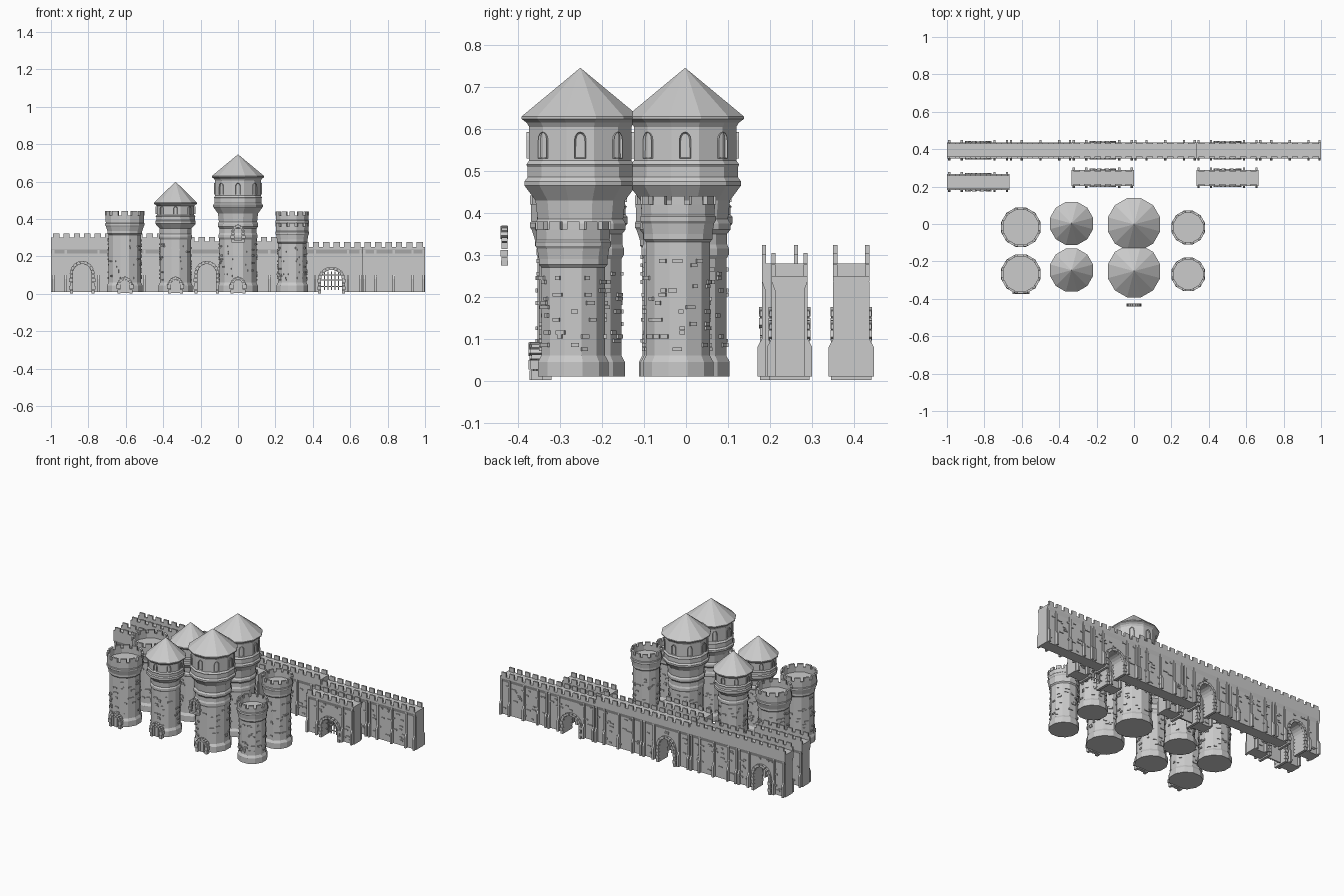
import bpy, bmesh, math, random
from mathutils import Matrix, Vector

random.seed(4)
cube = bpy.data.objects.get("Cube")
if cube:
    bpy.data.objects.remove(cube)

stone = bpy.data.materials.new("grey_stone")
stone.use_nodes = True
GREY = (0.6, 0.6, 0.6, 1)
stone.diffuse_color = GREY
stone.node_tree.nodes["Principled BSDF"].inputs["Base Color"].default_value = GREY


def finish(name, bm, loc=(0, 0, 0)):
    bmesh.ops.recalc_face_normals(bm, faces=bm.faces)
    mesh = bpy.data.meshes.new(name)
    bm.to_mesh(mesh)
    bm.free()
    mesh.materials.append(stone)
    obj = bpy.data.objects.new(name, mesh)
    obj.location = loc
    bpy.context.collection.objects.link(obj)


def box(bm, center, size, frame=Matrix()):
    m = frame @ Matrix.Translation(center) @ Matrix.Diagonal((*size, 1))
    bmesh.ops.create_cube(bm, size=1, matrix=m)


def prism(bm, points, depth):
    """Extrude a closed outline along a vector; returns the far face."""
    face = bm.faces.new([bm.verts.new(p) for p in points])
    out = bmesh.ops.extrude_face_region(bm, geom=[face], use_keep_orig=True)["geom"]
    bmesh.ops.translate(bm, vec=depth, verts=[g for g in out if isinstance(g, bmesh.types.BMVert)])
    return [g for g in out if isinstance(g, bmesh.types.BMFace)][0]


def arch_curve(half, spring, rise, steps=10):
    return [(half * math.cos(math.pi * i / steps), spring + rise * math.sin(math.pi * i / steps))
            for i in range(steps + 1)]


def arch_stones(bm, half, bottom, spring, rise, depth, frame=Matrix()):
    """Ring of blocks round an opening that faces -y of the frame."""
    size = 0.016
    rows = max(1, round((spring - bottom) / 0.02))
    step = (spring - bottom) / rows
    for side in (-1, 1):
        for i in range(rows):
            wide = size + 0.005 * (i % 2)
            box(bm, (side * (half + wide / 2), 0, bottom + step * (i + 0.5)),
                (wide, depth + 0.004 * (i % 2), step * 0.9), frame)
    count = 9
    for i in range(count):
        a = math.pi * (i + 0.5) / count
        length = math.pi * (half + rise + size) / 2 / count * 0.92
        m = frame @ Matrix.Translation((math.cos(a) * (half + size / 2), 0, spring + math.sin(a) * (rise + size / 2)))
        box(bm, (0, 0, 0), (size, depth + 0.004 * (i % 2), length), m @ Matrix.Rotation(-a, 4, 'Y'))


# ---------- walls ----------
MODULE = 1 / 3
BODY, CROWN, FOOT = 0.035, 0.043, 0.054
BUTTRESS = [(FOOT, 0.01), (FOOT, 0.08), (BODY + 0.008, 0.1), (BODY + 0.008, 0.235)]


def mirrored(profile):
    return profile + [(-y, z) for y, z in reversed(profile)]


def wall(name, x, y, top, parapet, gate=None, closing=None):
    bm = bmesh.new()
    h = MODULE / 2
    floor = 0.25 if top < 0.29 else 0.279
    # body outline, notched by the gate arch
    outline = [(-h, 0.01), (-h, 0.24), (h, 0.24), (h, 0.01)]
    if gate:
        half, spring, rise = gate
        outline += [(half, 0.01)] + arch_curve(half, spring, rise) + [(-half, 0.01)]
    prism(bm, [(px, -BODY, pz) for px, pz in outline], (0, 2 * BODY, 0))
    # flared walkway
    crown = mirrored([(BODY, 0.215), (CROWN, 0.237), (CROWN, floor)])
    prism(bm, [(-h, py, pz) for py, pz in crown], (MODULE, 0, 0))
    # buttresses
    for bx in ((-0.155, -0.088, 0.088, 0.155) if gate else (-0.158, -0.1, 0, 0.1, 0.158)):
        prism(bm, [(bx - 0.006, py, pz) for py, pz in mirrored(BUTTRESS)], (0.012, 0, 0))
    for side in (-1, 1):
        edge = side * (CROWN - 0.005)
        base = floor
        if parapet:
            base = 0.302
            box(bm, (0, edge, (floor + base) / 2), (MODULE, 0.01, base - floor))
        # battlements
        for i in range(6):
            box(bm, ((i - 2.5) * MODULE / 6, edge, (base + top) / 2), (0.034, 0.01, top - base))
        # loose raised bricks
        for i in range(24):
            bx, bz = random.uniform(-0.145, 0.145), 0.03 + 0.01 * random.randrange(19)
            if gate and abs(bx) < 0.085 and bz < gate[1] + gate[2] + 0.025:
                continue
            box(bm, (bx, side * BODY, bz), (random.uniform(0.012, 0.028), 0.01, 0.008))
    if gate:
        arch_stones(bm, half, 0, spring, rise, 2 * FOOT - 0.012)
    if closing == "door":
        prism(bm, [(px, 0, pz) for px, pz in [(half, 0.01)] + arch_curve(half, spring, rise) + [(-half, 0.01)]],
              (0, 0.008, 0))
        for i in range(-2, 3):
            box(bm, (i * half / 3, 0, 0.065), (0.003, 0.012, 0.11))
    if closing == "grille":
        for i in range(-2, 3):
            box(bm, (i * half / 3, 0, 0.07), (0.005, 0.006, 0.1))
        for z in (0.04, 0.075, 0.1):
            box(bm, (0, 0, z), (2 * half, 0.004, 0.005))
    finish(name, bm, (x, y, 0))


TALL_GATE, LOW_GATE = (0.05, 0.105, 0.055), (0.055, 0.08, 0.048)
SECTIONS = [("high", -2, 0.323, True, TALL_GATE, 0.224, "door"),
            ("middle", 0, 0.304, False, TALL_GATE, 0.247, "door"),
            ("low", 2, 0.277, False, LOW_GATE, 0.247, "grille")]
for label, slot, top, parapet, gate, front_y, closing in SECTIONS:
    x = (slot - 0.5) * MODULE
    wall(label + "_long_wall_gate", x, 0.394, top, parapet, gate)
    wall(label + "_long_wall_plain", x + MODULE, 0.394, top, parapet)
    wall(label + "_gatehouse_wall", x, front_y, top, parapet, gate, closing)

# ---------- towers ----------
SIDES = 12


def lathe(bm, profile):
    rings = []
    for r, z in profile:
        rr = r / math.cos(math.pi / SIDES)
        angles = [2 * math.pi * (i + 0.5) / SIDES for i in range(SIDES)]
        rings.append([bm.verts.new((0, 0, z))] if r == 0 else
                     [bm.verts.new((rr * math.cos(a), rr * math.sin(a), z)) for a in angles])
    for lo, hi in zip(rings, rings[1:]):
        for i in range(SIDES):
            j = (i + 1) % SIDES
            ring = [lo[i % len(lo)], lo[j % len(lo)], hi[j % len(hi)], hi[i % len(hi)]]
            bm.faces.new(list(dict.fromkeys(ring)))


def tower(name, x, y, profile, shaft_r, shaft_top, battlement=None, windows=None, door=False):
    bm = bmesh.new()
    lathe(bm, [(0, 0.01)] + profile)
    # raised bricks on the shaft facets
    for i in range(70):
        turn = Matrix.Rotation(2 * math.pi * random.randrange(SIDES) / SIDES, 4, 'Z')
        z = 0.075 + 0.01 * random.randrange(int((shaft_top - 0.08) * 100))
        box(bm, (random.uniform(-0.4, 0.4) * shaft_r * 0.5, -shaft_r, z),
            (random.uniform(0.012, 0.026), 0.01, 0.009), turn)
    if battlement:
        r, low, high = battlement
        for i in range(SIDES):
            turn = Matrix.Rotation(2 * math.pi * i / SIDES, 4, 'Z')
            box(bm, (0, -r + 0.006, (low + high) / 2), (r * 0.34, 0.012, high - low), turn)
    if windows:
        r, half, low, high = windows
        for i in range(8):
            shape = [(half, low)] + arch_curve(half, high - half * 1.4, half * 1.4, 6) + [(-half, low)]
            sub = bmesh.new()
            pane = prism(sub, [(px, -r + 0.01, pz) for px, pz in shape], (0, -0.016, 0))
            bmesh.ops.inset_individual(sub, faces=[pane], thickness=half * 0.25)
            bmesh.ops.translate(sub, verts=pane.verts, vec=(0, 0.005, 0))
            bmesh.ops.transform(sub, matrix=Matrix.Rotation(math.pi * i / 4, 4, 'Z'), verts=sub.verts)
            part = bpy.data.meshes.new("window_part")
            sub.to_mesh(part)
            sub.free()
            bm.from_mesh(part)
            bpy.data.meshes.remove(part)
    if door:
        frame = Matrix.Translation((0, -shaft_r - 0.005, 0))
        arch_stones(bm, 0.024, 0, 0.05, 0.026, 0.028, frame)
        panel = [(0.024, 0.005)] + arch_curve(0.024, 0.05, 0.026) + [(-0.024, 0.005)]
        prism(bm, [(px, -shaft_r - 0.011, pz) for px, pz in panel], (0, 0.02, 0))
        for i in (-1, 0, 1):
            box(bm, (i * 0.012, -shaft_r - 0.012, 0.035), (0.003, 0.004, 0.06))
    finish(name, bm, (x, y, 0))


def foot(r):
    return [(r + 0.008, 0.01), (r + 0.008, 0.045), (r, 0.06)]


def open_top(shaft, crown, low, rim):
    """Shaft with a flared, hollow crown."""
    return foot(shaft) + [(shaft, low - 0.045), (shaft + 0.006, low - 0.038), (shaft + 0.006, low - 0.025),
                          (crown - 0.004, low), (crown, low + 0.006), (crown, low + 0.016),
                          (crown - 0.003, low + 0.02), (crown - 0.002, rim), (crown - 0.012, rim),
                          (crown - 0.012, rim - 0.03), (0, rim - 0.03)]


KEEP = foot(0.098) + [(0.098, 0.29), (0.104, 0.3), (0.104, 0.315), (0.1, 0.325), (0.1, 0.35), (0.108, 0.36),
                      (0.108, 0.375), (0.102, 0.385), (0.107, 0.43), (0.133, 0.465), (0.133, 0.475),
                      (0.126, 0.485), (0.126, 0.51), (0.129, 0.515), (0.122, 0.525), (0.122, 0.605),
                      (0.128, 0.615), (0.14, 0.624), (0.14, 0.63), (0, 0.746)]
TURRET = foot(0.083) + [(0.083, 0.29), (0.089, 0.3), (0.089, 0.312), (0.084, 0.32), (0.086, 0.35), (0.108, 0.375),
                        (0.108, 0.39), (0.103, 0.396), (0.103, 0.41), (0.106, 0.415), (0.1, 0.422),
                        (0.1, 0.47), (0.115, 0.482), (0.115, 0.488), (0, 0.6)]

for row, shift, front in (("front", -0.25, True), ("rear", 0, False)):
    tower(row + "_keep_tower", 0, shift - 0.002, KEEP, 0.098, 0.29,
          windows=(0.122, 0.014, 0.53, 0.593), door=front)
    tower(row + "_turret", -0.334, shift + 0.003, TURRET, 0.083, 0.29,
          windows=(0.1, 0.011, 0.426, 0.468), door=front)
    tower(row + "_wide_tower", -0.605, shift - 0.017, open_top(0.087, 0.105, 0.36, 0.42), 0.087, 0.31,
          battlement=(0.105, 0.42, 0.442), door=front)
    rim = 0.36 if front else 0.42
    tower(row + "_slim_tower", 0.29, shift - 0.019, open_top(0.076, 0.09, rim - 0.045, rim), 0.076, rim - 0.1,
          battlement=(0.09, rim, rim + 0.02))

# ---------- free-standing window arch ----------
bm = bmesh.new()
arch_stones(bm, 0.02, 0.278, 0.33, 0.024, 0.014)
box(bm, (0, 0, 0.28), (0.072, 0.016, 0.012))
finish("window_arch", bm, (0, -0.433, 0))
